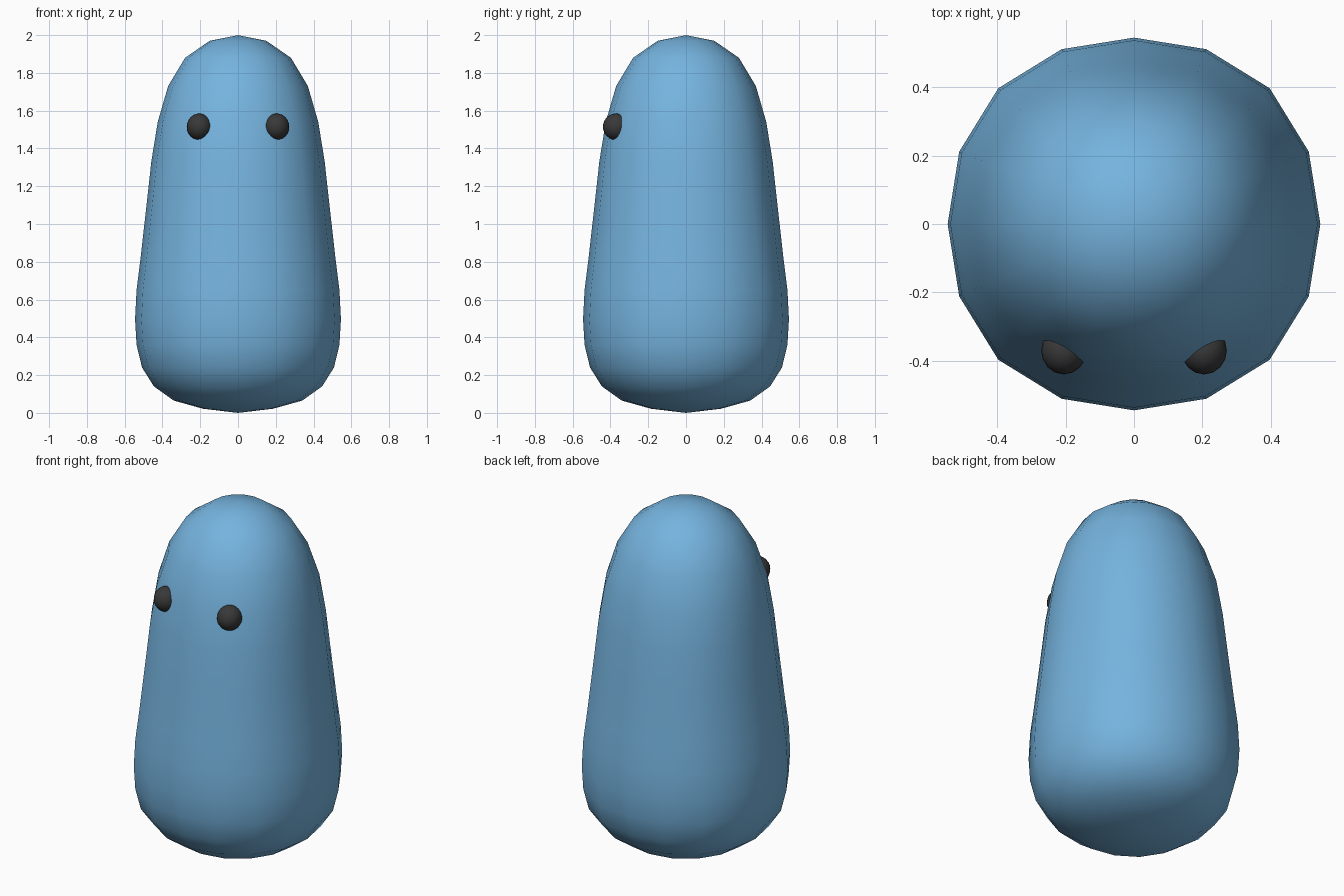
import bpy, bmesh, math

if "Cube" in bpy.data.objects:
    bpy.data.objects.remove(bpy.data.objects["Cube"])

def material(name, rgb):
    m = bpy.data.materials.new(name)
    m.diffuse_color = (*rgb, 1.0)
    m.use_nodes = True
    m.node_tree.nodes["Principled BSDF"].inputs["Base Color"].default_value = m.diffuse_color
    return m

BLUE = material("soft_blue", (0.178, 0.451, 0.73))
BLACK = material("charcoal", (0.04, 0.04, 0.04))

def finish(name, bm, mat):
    bmesh.ops.recalc_face_normals(bm, faces=bm.faces[:])
    for f in bm.faces:
        f.smooth = True
    me = bpy.data.meshes.new(name)
    bm.to_mesh(me)
    bm.free()
    me.materials.append(mat)
    ob = bpy.data.objects.new(name, me)
    bpy.context.collection.objects.link(ob)
    return ob

# Body: 16-sided rings, slightly squared off along the sides (radius, height)
SIDES = 16
PROFILE = [(0.185, 0.022), (0.34, 0.065), (0.445, 0.14), (0.508, 0.24),
           (0.537, 0.36), (0.545, 0.495), (0.537, 0.65), (0.517, 0.81),
           (0.499, 0.97), (0.482, 1.12), (0.459, 1.33), (0.425, 1.54),
           (0.37, 1.73), (0.28, 1.88), (0.15, 1.97)]
bm = bmesh.new()
rings = []
for r, z in PROFILE:
    square = 0.03 if 0.2 < z < 1.6 else 0.012
    ring = []
    for i in range(SIDES):
        a = 2 * math.pi * i / SIDES
        k = r * (1 + square * math.sin(2 * a) ** 2)
        ring.append(bm.verts.new((k * math.cos(a), k * math.sin(a), z)))
    rings.append(ring)
bottom = bm.verts.new((0, 0, 0))
top = bm.verts.new((0, 0, 2))
for i in range(SIDES):
    j = (i + 1) % SIDES
    for lo, hi in zip(rings, rings[1:]):
        bm.faces.new((lo[i], lo[j], hi[j], hi[i]))
    bm.faces.new((rings[0][j], rings[0][i], bottom))
    bm.faces.new((rings[-1][i], rings[-1][j], top))
finish("body", bm, BLUE)

# Eyes: small balls half sunk into the body
for side, name in ((-1, "left_eye"), (1, "right_eye")):
    bm = bmesh.new()
    bmesh.ops.create_uvsphere(bm, u_segments=16, v_segments=12, radius=0.07)
    eye = finish(name, bm, BLACK)
    eye.scale = (0.95, 1.0, 1.0)
    eye.location = (side * 0.205, -0.37, 1.515)
